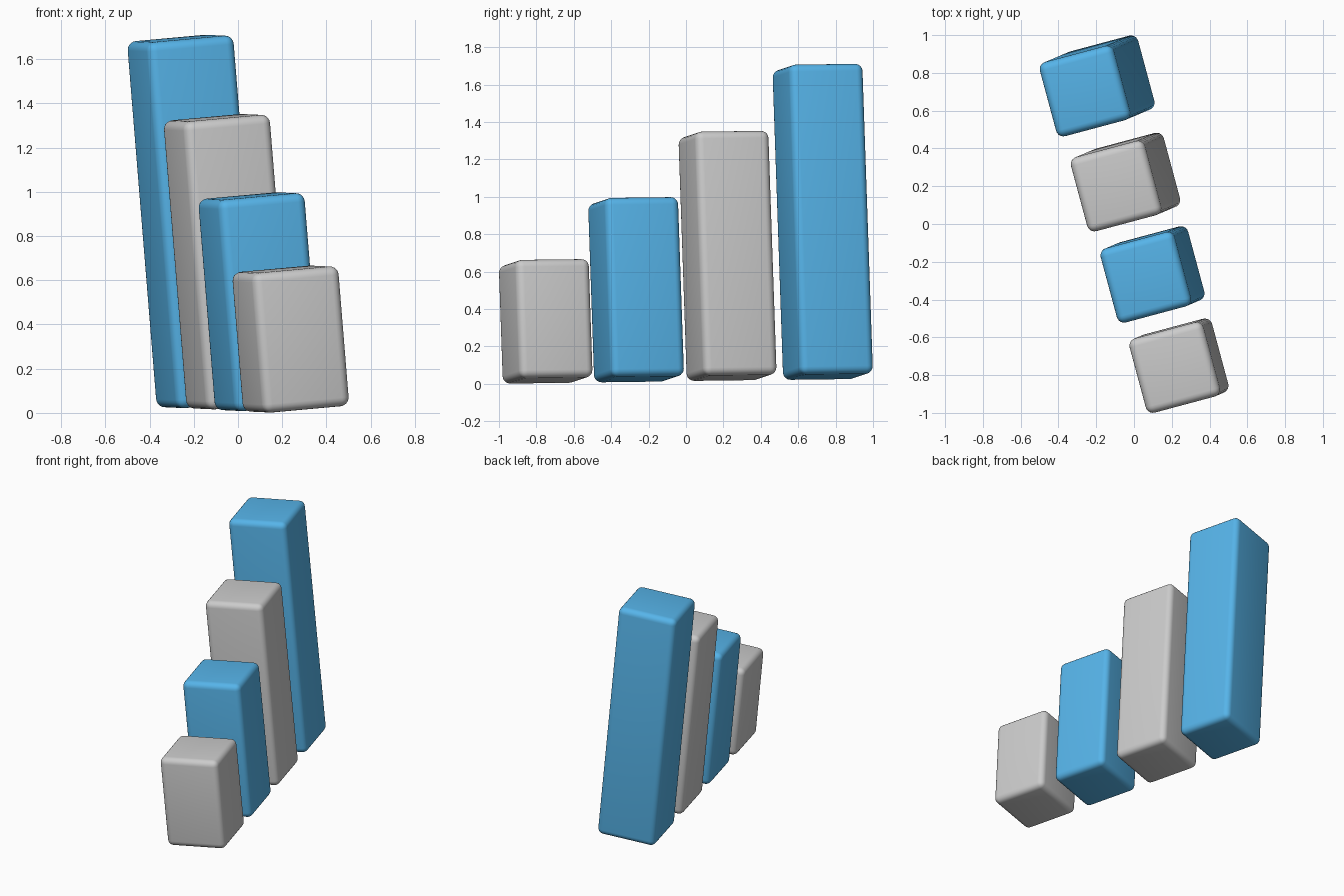
import bpy
from math import radians
from mathutils import Matrix, Vector

if "Cube" in bpy.data.objects:
    bpy.data.objects.remove(bpy.data.objects["Cube"])

SIDE, ROUND = 0.407, 0.04

blue = bpy.data.materials.new("sky_blue")
blue.diffuse_color = (0.093, 0.456, 0.815, 1)
blue.use_nodes = True
blue.node_tree.nodes["Principled BSDF"].inputs["Base Color"].default_value = blue.diffuse_color

# Shared tilt of the whole row: turned about z, leaning to -x and slightly to -y
tilt = (Matrix.Rotation(radians(15), 4, 'Z')
        @ Matrix.Rotation(radians(-5), 4, 'Y')
        @ Matrix.Rotation(radians(0.7), 4, 'X'))


def bar(name, height, centre, material=None):
    """Rounded square bar, placed by its centre."""
    bpy.ops.mesh.primitive_cube_add(size=1)
    ob = bpy.context.object
    ob.name = name
    ob.data.transform(Matrix.Diagonal((SIDE, SIDE, height, 1)))
    bevel = ob.modifiers.new("rounded_edges", 'BEVEL')
    bevel.width = ROUND
    bevel.segments = 5
    bevel.limit_method = 'NONE'
    bpy.ops.object.modifier_apply(modifier=bevel.name)
    bpy.ops.object.shade_smooth_by_angle(angle=radians(40))
    ob.matrix_world = Matrix.Translation(Vector(centre)) @ tilt
    if material:
        ob.data.materials.append(material)
    return ob


# Four bars rising from front to back, alternating grey and blue
bar("bar_shortest", 0.635, (0.238, -0.750, 0.334))
bar("bar_second", 0.961, (0.098, -0.267, 0.503), blue)
bar("bar_third", 1.309, (-0.045, 0.222, 0.684))
bar("bar_tallest", 1.663, (-0.195, 0.731, 0.866), blue)
